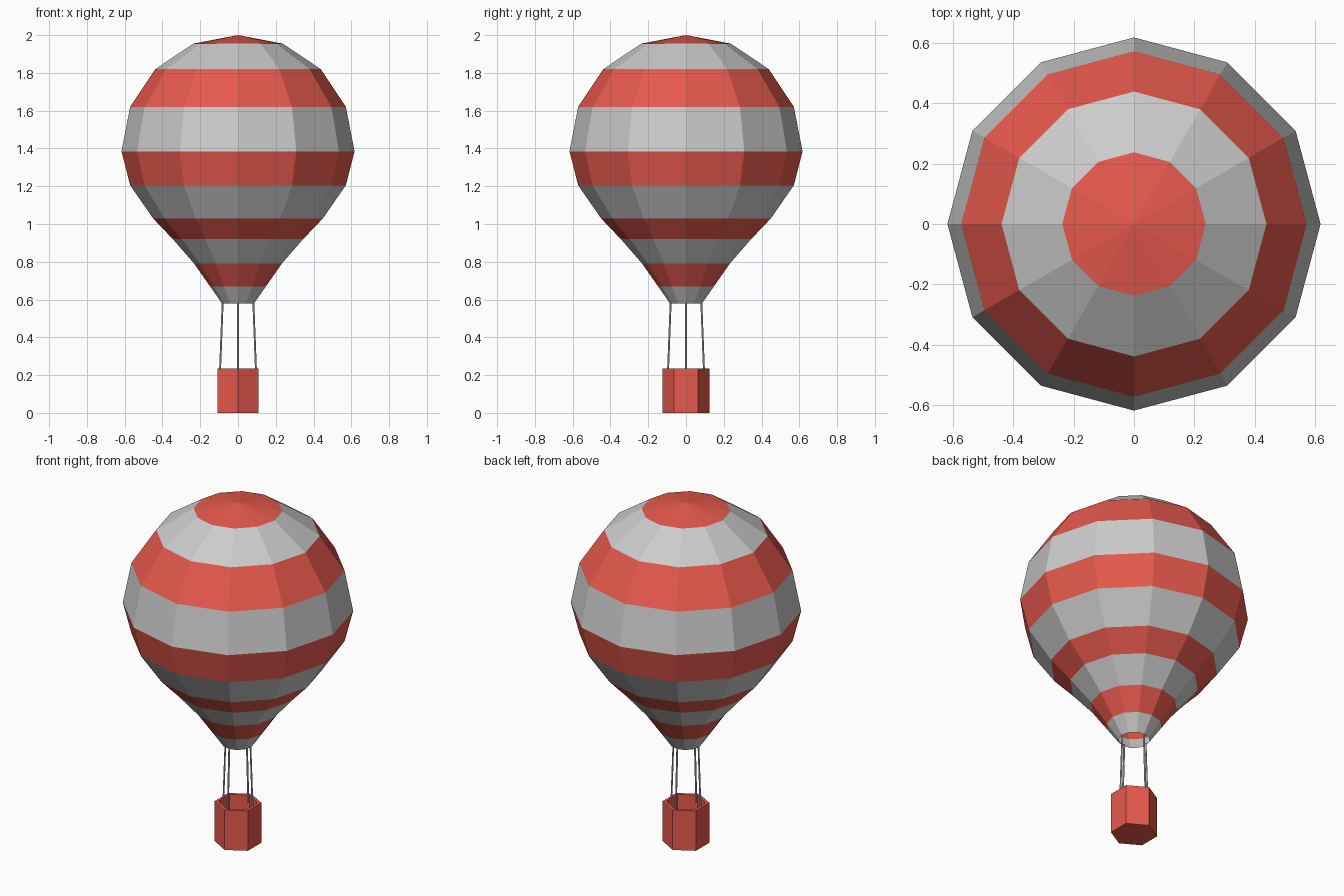
import bpy, bmesh, math
from mathutils import Vector

if "Cube" in bpy.data.objects:
    bpy.data.objects.remove(bpy.data.objects["Cube"])


def material(name, color):
    mat = bpy.data.materials.new(name)
    mat.diffuse_color = color
    mat.use_nodes = True
    mat.node_tree.nodes["Principled BSDF"].inputs["Base Color"].default_value = mat.diffuse_color
    return mat


red = material("red_fabric", (0.8, 0.1, 0.075, 1))
grey = material("grey_fabric", (0.8, 0.8, 0.8, 1))


def add_object(name, bm, mats=()):
    bmesh.ops.recalc_face_normals(bm, faces=bm.faces)
    mesh = bpy.data.meshes.new(name)
    bm.to_mesh(mesh)
    bm.free()
    for mat in mats:
        mesh.materials.append(mat)
    obj = bpy.data.objects.new(name, mesh)
    bpy.context.collection.objects.link(obj)
    return obj


def lathe(profile, sides, start=0.0, striped=False):
    """Revolve (radius, z) points; radius 0 becomes a single pole."""
    bm = bmesh.new()
    rings = []
    for r, z in profile:
        count = sides if r > 0 else 1
        ring = []
        for i in range(count):
            a = start + math.tau * i / sides
            ring.append(bm.verts.new((r * math.cos(a), r * math.sin(a), z)))
        rings.append(ring)
    for band, (upper, lower) in enumerate(zip(rings, rings[1:])):
        for i in range(sides):
            j = (i + 1) % sides
            corners = [upper[i % len(upper)], lower[i % len(lower)],
                       lower[j % len(lower)], upper[j % len(upper)]]
            face = bm.faces.new(list(dict.fromkeys(corners)))
            face.material_index = band % 2 if striped else 0
    return bm


# Envelope: open twelve-sided shell with alternating stripes
envelope_profile = [(0, 2.0), (0.237, 1.955), (0.438, 1.82), (0.571, 1.62),
                    (0.617, 1.385), (0.571, 1.205), (0.45, 1.03),
                    (0.345, 0.92), (0.232, 0.79), (0.148, 0.67), (0.085, 0.58)]
add_object("envelope", lathe(envelope_profile, 12, striped=True), (red, grey))

# Basket: hollow hexagonal tub with a rim
basket_profile = [(0, 0), (0.125, 0), (0.125, 0.235),
                  (0.105, 0.235), (0.105, 0.025), (0, 0.025)]
add_object("basket", lathe(basket_profile, 6, math.pi / 2), (red,))

# Ropes: four slim struts from the basket rim to the envelope mouth
for k, side in enumerate(("right", "back", "left", "front")):
    a = k * math.pi / 2
    out = Vector((math.cos(a), math.sin(a), 0))
    low = out * 0.096 + Vector((0, 0, 0.2))
    high = out * 0.081 + Vector((0, 0, 0.59))
    bm = bmesh.new()
    bmesh.ops.create_cone(bm, cap_ends=True, segments=6, radius1=0.005,
                          radius2=0.005, depth=(high - low).length)
    rope = add_object("rope_" + side, bm)
    rope.location = (low + high) / 2
    rope.rotation_mode = 'QUATERNION'
    rope.rotation_quaternion = (high - low).to_track_quat('Z', 'Y')
